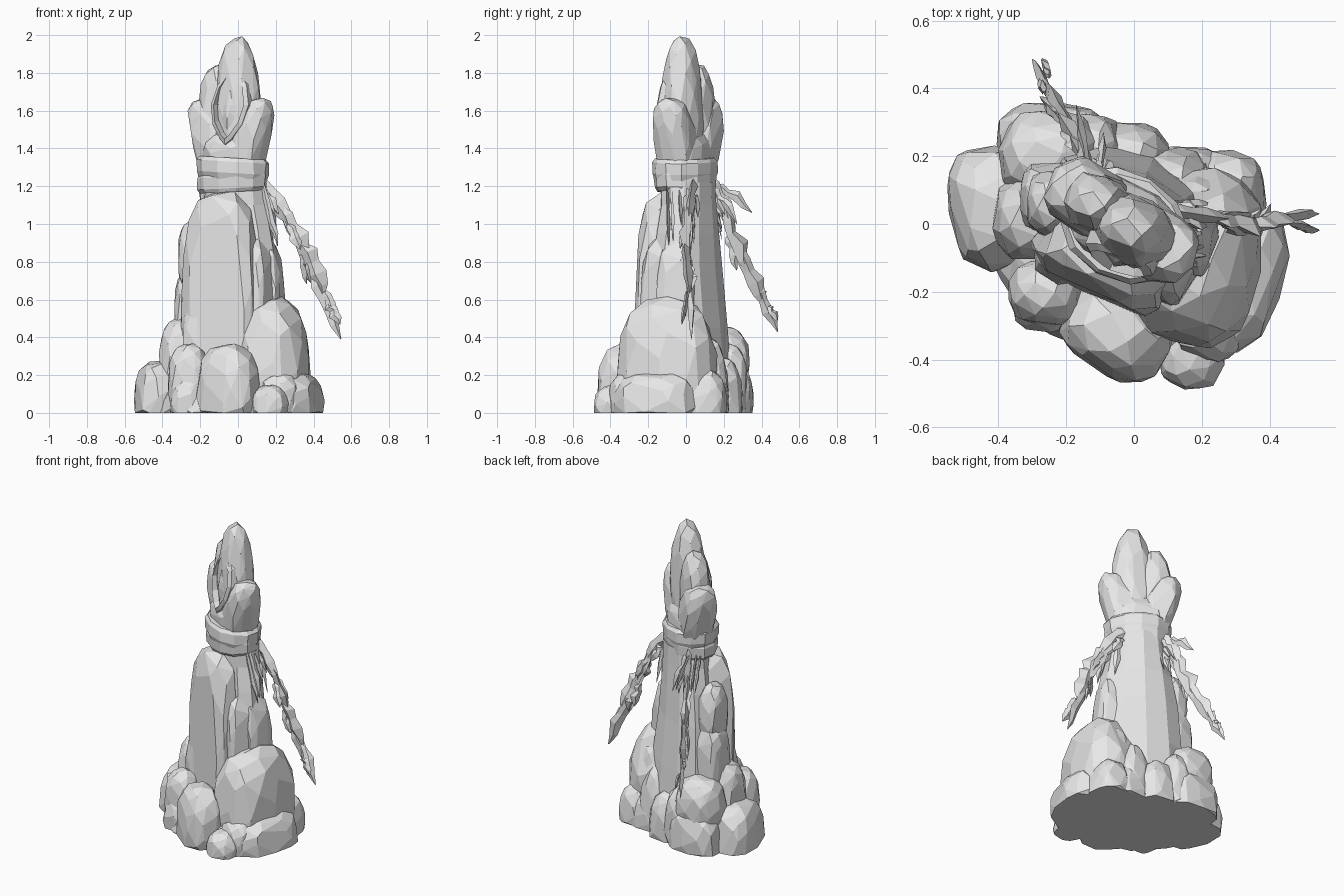
import bpy, bmesh, math, random
from mathutils import Vector, Matrix

random.seed(7)
old = bpy.data.objects.get("Cube")
if old:
    bpy.data.objects.remove(old)

stone = bpy.data.materials.new("stone_grey")
stone.use_nodes = True
stone.diffuse_color = (0.8, 0.8, 0.8, 1)
stone.node_tree.nodes["Principled BSDF"].inputs["Base Color"].default_value = (0.8, 0.8, 0.8, 1)


def finish(name, bm):
    """Turn a bmesh into a flat shaded object."""
    bmesh.ops.recalc_face_normals(bm, faces=bm.faces[:])
    mesh = bpy.data.meshes.new(name)
    bm.to_mesh(mesh)
    bm.free()
    mesh.materials.append(stone)
    obj = bpy.data.objects.new(name, mesh)
    bpy.context.collection.objects.link(obj)
    return obj


def rock(name, x, y, low, high, rx, ry, turn=0, boxy=0.8, count=64):
    """Faceted boulder: hull of scattered points on a boxy ellipsoid, cut flat at the ground."""
    bm = bmesh.new()
    spin = Matrix.Rotation(math.radians(turn), 3, "Z")
    golden = math.pi * (3 - math.sqrt(5))
    for i in range(count):
        h = 1 - 2 * (i + 0.5) / count
        a = i * golden + random.uniform(-0.2, 0.2)
        r = math.sqrt(1 - h * h)
        d = [math.copysign(abs(c) ** boxy, c) for c in (r * math.cos(a), r * math.sin(a), h)]
        k = random.uniform(0.95, 1.03)
        p = spin @ Vector((d[0] * rx * k, d[1] * ry * k, 0))
        z = (low + high) / 2 + d[2] * (high - low) / 2
        bm.verts.new((x + p.x, y + p.y, max(z, 0)))
    hull = bmesh.ops.convex_hull(bm, input=bm.verts[:])
    loose = {g for g in hull["geom_interior"] + hull["geom_unused"] if isinstance(g, bmesh.types.BMVert)}
    bmesh.ops.delete(bm, geom=list(loose), context="VERTS")
    bmesh.ops.dissolve_limit(bm, angle_limit=math.radians(7), verts=bm.verts[:], edges=bm.edges[:])
    return finish(name, bm)


def skin(bm, rings):
    """Join successive rings of vertices with quads and close both ends."""
    for a, b in zip(rings, rings[1:]):
        n = len(a)
        for i in range(n):
            bm.faces.new((a[i], a[(i + 1) % n], b[(i + 1) % n], b[i]))
    bm.faces.new(rings[0])
    bm.faces.new(rings[-1])


def loft(name, x, y, turn, levels, sides=10, tilt=0, rough=0.03):
    """Stack of uneven oval rings; each level is height, half width, half depth."""
    bm = bmesh.new()
    spin = Matrix.Rotation(math.radians(turn), 3, "Z")
    rings = []
    for z, rx, ry in levels:
        ring = []
        for i in range(sides):
            a = math.tau * i / sides
            k = 1 + random.uniform(-rough, rough)
            p = spin @ Vector((rx * k * math.cos(a), ry * k * math.sin(a), 0))
            ring.append(bm.verts.new((x + p.x, y + p.y, max(0, z + tilt * p.x))))
        rings.append(ring)
    skin(bm, rings)
    return finish(name, bm)


def blade(name, start, end, width, sag=0.03):
    """Ragged pointed cloth strip, broad in the upright plane."""
    bm = bmesh.new()
    a, b = Vector(start), Vector(end)
    along = (b - a).normalized()
    thin = along.cross(Vector((random.uniform(-0.3, 0.3), random.uniform(-0.3, 0.3), 1))).normalized()
    side = along.cross(thin)
    rings = []
    for t, w in ((0, 0.4), (0.2, 0.8), (0.4, 0.7), (0.6, 1), (0.8, 0.6), (1, 0.06)):
        c = a.lerp(b, t) + Vector((0, 0, sag * math.sin(t * math.pi)))
        c += side * random.uniform(-0.15, 0.15) * width * (t < 1)
        hw = width * w * random.uniform(0.85, 1.1) / 2
        rings.append([bm.verts.new(c + o) for o in (side * hw, thin * hw * 0.45, -side * hw, -thin * hw * 0.45)])
    skin(bm, rings)
    return finish(name, bm)


def cloth_tail(name, path, width):
    """Overlapping strips that follow a path, with small torn ends along it."""
    pts = [Vector(p) for p in path]
    last = len(pts) - 2
    for i, (a, b) in enumerate(zip(pts, pts[1:])):
        step = b - a
        blade(f"{name}_strip_{i}", a - step * 0.3, b + step * (0.3 if i < last else 0),
              width * (0.7 if i == last else 1), 0.01)
        for j in range(2):
            off = Vector([random.uniform(-0.025, 0.025) for _ in range(3)])
            s = a.lerp(b, 0.3 * j) + off
            blade(f"{name}_tear_{i}_{j}", s, s + step * (0.4 if i == last else 0.75) + off, width * 0.55, 0.01)


# Central pillar and upright slabs
loft("pillar", -0.01, 0.01, -32, [(0, 0.3, 0.22), (0.45, 0.275, 0.185), (0.75, 0.25, 0.155),
                                 (0.95, 0.22, 0.14), (1.1, 0.185, 0.132), (1.22, 0.175, 0.13)], 11)
rock("front_slab", -0.085, -0.1, -0.6, 1.18, 0.215, 0.13, -28, 0.6, 90)
rock("left_slab", 0.145, -0.05, -0.4, 0.92, 0.1, 0.11, -15, 0.58)
rock("front_left_slab", 0.08, -0.13, -0.4, 0.93, 0.11, 0.1, -30, 0.58)

# Stones stacked up the side
rock("upper_side_stone", -0.24, 0.06, 0.6, 1.02, 0.08, 0.1)
rock("middle_side_stone", -0.24, 0.08, 0.2, 0.77, 0.1, 0.11, 0, 0.7)
rock("lower_side_stone", -0.3, 0.02, 0, 0.51, 0.12, 0.13)
rock("side_gap_stone", -0.2, -0.08, 0, 0.62, 0.1, 0.1)

# Large boulders around the foot
rock("foot_filler", -0.03, -0.06, -0.2, 0.22, 0.4, 0.33, -25)
rock("big_boulder", 0.19, -0.1, -0.2, 0.62, 0.195, 0.27, -8, 0.83, 80)
rock("front_boulder", -0.05, -0.32, -0.15, 0.37, 0.17, 0.13, -32)
rock("front_right_boulder", -0.26, -0.2, -0.05, 0.37, 0.11, 0.1)
rock("front_right_low_boulder", -0.26, -0.23, -0.1, 0.2, 0.1, 0.09)
rock("right_boulder", -0.42, 0.05, -0.2, 0.28, 0.13, 0.19, 10, 0.75)
rock("left_low_boulder", 0.295, -0.16, -0.15, 0.22, 0.145, 0.23, -16, 0.72)
rock("front_left_boulder", 0.17, -0.38, -0.1, 0.15, 0.1, 0.11)
rock("front_gap_stone", 0.1, -0.32, -0.1, 0.13, 0.09, 0.1)
rock("small_front_stone", 0.22, -0.3, -0.1, 0.22, 0.11, 0.11)

# Boulders at the back
rock("back_right_boulder", -0.25, 0.2, 0.08, 0.46, 0.15, 0.14)
rock("back_right_low_boulder", -0.24, 0.24, -0.15, 0.26, 0.17, 0.12, 0, 0.7)
rock("back_boulder", -0.02, 0.19, -0.2, 0.3, 0.13, 0.11)
rock("back_left_spire", 0.12, 0.13, -0.2, 0.4, 0.12, 0.1, 0, 1)
rock("back_left_shoulder", 0.19, 0.06, -0.2, 0.52, 0.12, 0.1, 0, 0.9)
rock("back_left_boulder", 0.27, 0.09, -0.2, 0.24, 0.12, 0.13)
rock("back_middle_boulder", 0.15, 0.13, -0.2, 0.22, 0.14, 0.1)
rock("back_rear_stone", -0.13, 0.22, -0.1, 0.37, 0.1, 0.11)

# Wrapped cloth band
loft("lower_wrap", -0.03, -0.005, -30, [(1.17, 0.18, 0.14), (1.19, 0.195, 0.15),
                                      (1.25, 0.197, 0.152), (1.29, 0.185, 0.145)], 12, 0.05, 0.03)
loft("upper_wrap", -0.03, -0.005, -30, [(1.23, 0.185, 0.145), (1.27, 0.203, 0.158),
                                      (1.33, 0.203, 0.158), (1.35, 0.185, 0.145)], 12, -0.06, 0.03)

# Crown of pointed stones above the band
rock("crown_peak", 0.0, -0.02, 1.15, 2.0, 0.125, 0.105, -30, 0.9)
rock("crown_shoulder", -0.11, 0.06, 1.2, 1.85, 0.1, 0.09, -30)
for name, x, y, lean in (("left_petal", 0.07, -0.06, 0.22), ("right_petal", -0.14, 0.08, -0.22)):
    petal = rock(name, x, y, 1.2, 1.67, 0.108, 0.108, -30, 0.72)
    for v in petal.data.vertices:
        v.co.x += lean * (v.co.z - 1.48)
        v.co.y -= lean * 0.6 * (v.co.z - 1.48)
rock("crown_core", -0.03, 0, 1.2, 1.5, 0.17, 0.13, -30)

# Hollow almond niche with a ridged leaf inside it
bm = bmesh.new()
spin = Matrix.Rotation(math.radians(-25), 3, "Z")
loops = []
for size, depth in ((1.05, 0.07), (1, -0.01), (0.8, -0.025), (0.7, 0.02), (0.5, 0.0), (0.08, -0.025)):
    ring = []
    for i in range(12):
        a = math.tau * i / 12
        p = spin @ Vector((0.11 * size * math.sin(a) * abs(math.sin(a)) ** 0.8, depth, 0))
        z = 0.21 * math.cos(a) * (0.3 + 0.7 * size)
        ring.append(bm.verts.new(Vector((-0.04 + 0.12 * z, -0.095 + 0.1 * z, 1.63 + z)) + p))
    loops.append(ring)
skin(bm, loops)
finish("almond_niche", bm)

# Torn cloth tails blowing from the band
cloth_tail("left_tail", [(0.12, 0.04, 1.2), (0.25, 0.02, 1.04), (0.36, 0.0, 0.85),
                         (0.43, 0.02, 0.66), (0.545, 0.03, 0.39)], 0.12)
cloth_tail("back_tail", [(-0.12, 0.13, 1.2), (-0.16, 0.22, 1.02), (-0.2, 0.31, 0.8),
                         (-0.25, 0.39, 0.62), (-0.3, 0.485, 0.43)], 0.105)
blade("back_tail_flick", (-0.13, 0.14, 1.2), (-0.17, 0.35, 1.06), 0.06)
blade("back_tail_short_flick", (-0.1, 0.15, 1.15), (-0.09, 0.27, 1.0), 0.05)

# Short strands hanging under the band
for i in range(7):
    y = -0.1 + 0.022 * i
    blade(f"left_strand_{i}", (0.13, y, 1.2), (0.16 + random.uniform(-0.02, 0.05), y + 0.01,
          random.uniform(0.86, 1.02)), 0.045, 0)
for i in range(5):
    x = -0.19 + 0.03 * i
    blade(f"back_strand_{i}", (x, 0.12, 1.2), (x - 0.01, 0.19, random.uniform(0.86, 1.02)), 0.04, 0)
